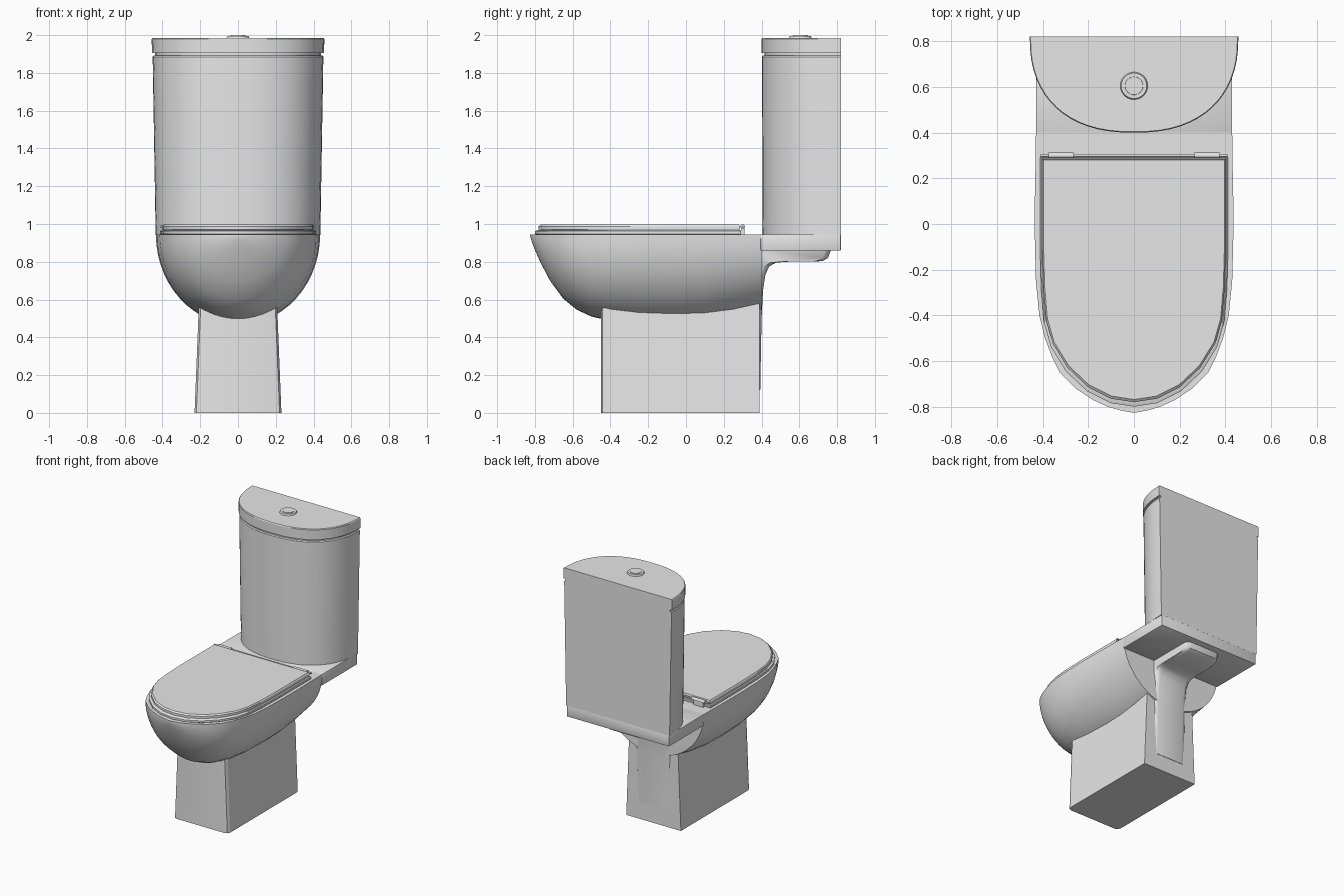
import bpy, bmesh, math

if "Cube" in bpy.data.objects:
    bpy.data.objects.remove(bpy.data.objects["Cube"])

ceramic = bpy.data.materials.new("grey_ceramic")
ceramic.diffuse_color = (0.8, 0.8, 0.8, 1)
ceramic.use_nodes = True
ceramic.node_tree.nodes["Principled BSDF"].inputs["Base Color"].default_value = ceramic.diffuse_color


def finish(name, bm, angle=35):
    bmesh.ops.recalc_face_normals(bm, faces=bm.faces)
    me = bpy.data.meshes.new(name)
    bm.to_mesh(me)
    bm.free()
    me.materials.append(ceramic)
    ob = bpy.data.objects.new(name, me)
    bpy.context.collection.objects.link(ob)
    bpy.ops.object.select_all(action='DESELECT')
    ob.select_set(True)
    bpy.context.view_layer.objects.active = ob
    bpy.ops.object.shade_smooth_by_angle(angle=math.radians(angle))
    return ob


def loft(name, rings, angle=35):
    """Skin closed rings of equal length and cap both ends."""
    bm = bmesh.new()
    vs = [[bm.verts.new(p) for p in r] for r in rings]
    n = len(rings[0])
    for a, b in zip(vs, vs[1:]):
        for i in range(n):
            j = (i + 1) % n
            bm.faces.new((a[i], a[j], b[j], b[i]))
    bm.faces.new(vs[0])
    bm.faces.new(vs[-1])
    return finish(name, bm, angle)


def box(name, x, y, z, bevel=0.0):
    bm = bmesh.new()
    bmesh.ops.create_cube(bm, size=1)
    for v in bm.verts:
        v.co = [lo + (c + 0.5) * (hi - lo) for c, (lo, hi) in zip(v.co, (x, y, z))]
    if bevel:
        bmesh.ops.bevel(bm, geom=bm.edges[:], offset=bevel, segments=2, affect='EDGES', profile=0.5)
    return finish(name, bm)


def mirrored(half):
    """Right half outline, front to back, completed on the left."""
    return half + [(-x, y) for x, y in reversed(half) if x > 0]


# bowl: half-ellipse sections along y, (y, half width, bottom height)
stations = [(-.825, .012, .935), (-.816, .06, .905), (-.80, .115, .862), (-.77, .18, .795),
            (-.72, .255, .70), (-.65, .325, .605), (-.58, .36, .547), (-.5, .39, .51),
            (-.4, .415, .487), (-.25, .43, .471), (-.05, .435, .465), (.1, .435, .471),
            (.25, .432, .492), (.4, .43, .53)]
TOP, N = 0.945, 28
loft("bowl", [[(w * math.cos(math.pi * i / N), y, TOP - (TOP - b) * math.sin(math.pi * i / N))
               for i in range(N + 1)] for y, w, b in stations], 45)

# rear deck that carries the tank
box("rear_deck", (-.43, .43), (.395, .82), (.86, .945), .003)

# pedestal, narrowing upward, with softened front corners
rings = []
for z, fx, hw in ((0, .2, .23), (.5, .165, .21), (.6, .158, .206)):
    half = [(fx, -.45), (hw - .01, -.443), (hw, -.42), (hw, .39)]
    rings.append([(x, y, z) for x, y in mirrored(half)])
loft("pedestal", rings, 20)

# outlet neck sweeping from the pedestal back to the deck underside
neck = [(.37, .12), (.393, .12), (.4, .5), (.408, .65), (.42, .73), (.44, .775), (.475, .795),
        (.53, .8), (.72, .803), (.752, .82), (.77, .87), (.37, .87)]
loft("outlet_neck", [[(x, y if i in (0, 11) else y - d, z) for i, (y, z) in enumerate(neck)]
                     for x, d in ((-.15, .03), (-.135, .008), (-.11, 0), (.11, 0), (.135, .008), (.15, .03))], 40)

# seat and lid share one outline
outline = mirrored([(0, -.78), (.1, -.765), (.2, -.715), (.29, -.63), (.355, -.525),
                    (.385, -.42), (.397, -.28), (.402, -.1), (.402, .285)])


def slab(name, levels):
    return loft(name, [[(x * s, y * s, z) for x, y in outline] for z, s in levels], 30)


slab("seat", [(.943, 1.015), (.948, 1.025), (.962, 1.025), (.967, 1.01)])
slab("seat_core", [(.96, .985), (.975, .985)])
slab("seat_lid", [(.971, 1.0), (.988, 1.0), (.997, .985)])


def cylinder(name, r1, r2, depth, centre, along_x=False):
    bm = bmesh.new()
    bmesh.ops.create_cone(bm, cap_ends=True, segments=24, radius1=r1, radius2=r2, depth=depth)
    for v in bm.verts:
        x, y, z = v.co
        if along_x:
            x, z = z, -x
        v.co = (x + centre[0], y + centre[1], z + centre[2])
    return finish(name, bm)


# hinges: thin rod with a knuckle and foot at each side
cylinder("hinge_rod", .006, .006, .82, (0, .3, .985), True)
for side, tag in ((-1, "left"), (1, "right")):
    cylinder("hinge_knuckle_" + tag, .012, .012, .11, (side * .32, .3, .986), True)
    box("hinge_foot_" + tag, (side * .32 - .04, side * .32 + .04), (.29, .31), (.94, .985))


def tank_ring(z, hw, depth):
    """D-shaped section with a flat back."""
    pts = []
    for i in range(33):
        a = math.pi * i / 32
        c, s = math.cos(a), math.sin(a)
        pts.append((math.copysign(abs(c) ** .85, c) * hw, .82 - max(s, 0) ** .85 * depth, z))
    return pts


# tank, recessed joint and tank lid
loft("tank", [tank_ring(.943, .436, .415), tank_ring(1.885, .452, .417), tank_ring(1.892, .447, .412)], 30)
loft("tank_joint", [tank_ring(1.88, .44, .405), tank_ring(1.915, .44, .405)], 30)
loft("tank_lid", [tank_ring(1.905, .456, .419), tank_ring(1.98, .457, .42), tank_ring(1.986, .453, .416)], 30)

# flush button
cylinder("button_collar", .062, .056, .014, (0, .605, 1.989))
cylinder("button", .042, .039, .014, (0, .605, 1.993))
